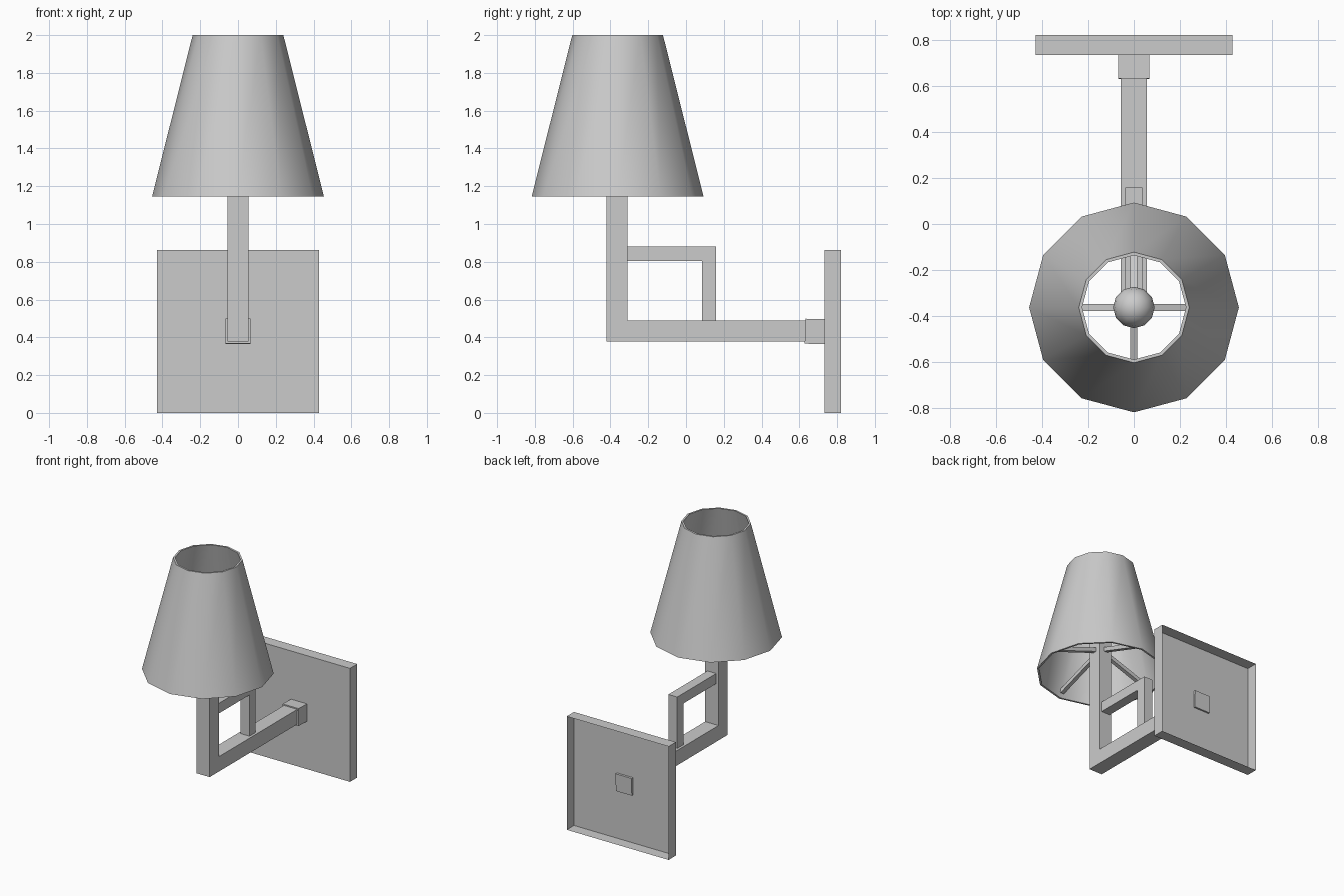
import bpy, bmesh, math
from mathutils import Vector, Matrix

if "Cube" in bpy.data.objects:
    bpy.data.objects.remove(bpy.data.objects["Cube"])

CY = -0.362  # y of the post and shade axis


def finish(bm, name):
    bmesh.ops.recalc_face_normals(bm, faces=bm.faces)
    mesh = bpy.data.meshes.new(name)
    bm.to_mesh(mesh)
    bm.free()
    ob = bpy.data.objects.new(name, mesh)
    bpy.context.collection.objects.link(ob)
    return ob


def smooth(ob, degrees):
    bpy.ops.object.select_all(action='DESELECT')
    ob.select_set(True)
    bpy.context.view_layer.objects.active = ob
    bpy.ops.object.shade_smooth_by_angle(angle=math.radians(degrees))


def box_bm(x, y, z):
    bm = bmesh.new()
    bmesh.ops.create_cube(bm, size=1)
    for v in bm.verts:
        v.co = [lo + (c + 0.5) * (hi - lo) for c, (lo, hi) in zip(v.co, (x, y, z))]
    return bm


def extrude_yz(name, outline, half):
    """Side-view outline extruded symmetrically across x."""
    bm = bmesh.new()
    face = bm.faces.new([bm.verts.new((-half, y, z)) for y, z in outline])
    out = bmesh.ops.extrude_face_region(bm, geom=[face])
    verts = [g for g in out['geom'] if isinstance(g, bmesh.types.BMVert)]
    bmesh.ops.translate(bm, verts=verts, vec=(2 * half, 0, 0))
    return finish(bm, name)


def lathe(name, profile, sides, closed=False):
    """Revolve (radius, z) points around the shade axis."""
    bm = bmesh.new()
    verts = [bm.verts.new((r, CY, z)) for r, z in profile]
    ends = list(zip(verts, verts[1:]))
    if closed:
        ends.append((verts[-1], verts[0]))
    edges = [bm.edges.new(e) for e in ends]
    bmesh.ops.spin(bm, geom=verts + edges, cent=(0, CY, 0), axis=(0, 0, 1),
                   angle=2 * math.pi, steps=sides)
    bmesh.ops.remove_doubles(bm, verts=bm.verts, dist=0.0005)
    return finish(bm, name)


# Wall plate: shallow pan, open at the back
bm = box_bm((-0.428, 0.428), (0.733, 0.82), (0, 0.862))
back = [f for f in bm.faces if f.calc_center_median().y > 0.81]
bmesh.ops.delete(bm, geom=back, context='FACES')
finish(bm, "wall_plate")

# Collar, very slightly tilted, showing through the plate
bm = box_bm((-0.067, 0.067), (0.63, 0.748), (0.365, 0.497))
bmesh.ops.rotate(bm, verts=bm.verts, cent=(0, 0.69, 0.43),
                 matrix=Matrix.Rotation(math.radians(-1.5), 3, 'X'))
finish(bm, "collar")

# Arm and post as one L shape
extrude_yz("arm_and_post", [(-0.42, 0.377), (0.66, 0.377), (0.66, 0.49),
                            (-0.31, 0.49), (-0.31, 1.4), (-0.42, 1.4)], 0.056)

# Small inner bracket
extrude_yz("bracket", [(-0.32, 0.803), (0.085, 0.803), (0.085, 0.48),
                       (0.158, 0.48), (0.158, 0.88), (-0.32, 0.88)], 0.037)

# Tapered twelve-sided shade with thin walls
shade = lathe("lamp_shade", [(0.455, 1.145), (0.24, 2.0),
                             (0.226, 2.0), (0.441, 1.145)], 12, closed=True)
smooth(shade, 35)

# Four sloping rods holding the shade
for i, name in enumerate(("right", "back", "left", "front")):
    bm = box_bm((0, 0.452), (-0.015, 0.015), (-0.015, 0.015))
    bm.transform(Matrix.Translation(Vector((0, CY, 1.335)))
                 @ Matrix.Rotation(i * math.pi / 2, 4, 'Z')
                 @ Matrix.Rotation(math.radians(19), 4, 'Y'))
    finish(bm, "shade_rod_" + name)

# Bulb on top of the post
globe = [(0.09 * math.cos(a), 1.55 + 0.09 * math.sin(a))
         for a in [math.radians(d) for d in (-50, -25, 0, 25, 50, 70)]]
bulb = lathe("bulb", [(0, 1.395), (0.04, 1.395), (0.04, 1.44)] + globe + [(0, 1.64)], 12)
smooth(bulb, 50)
